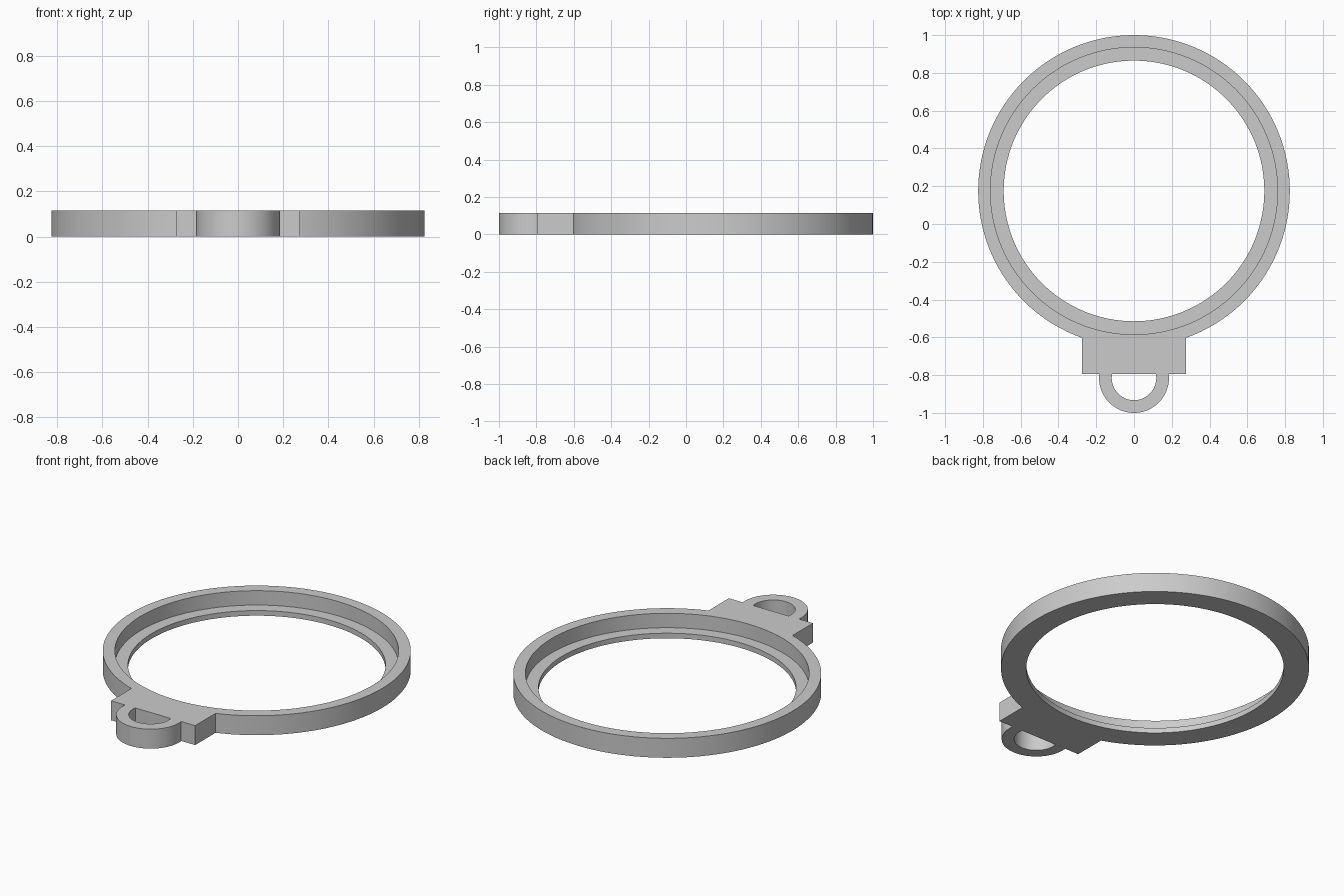
import bpy, bmesh, math
from mathutils import Vector

cube = bpy.data.objects.get("Cube")
if cube:
    bpy.data.objects.remove(cube, do_unlink=True)

HEIGHT = 0.115
RING_Y = 0.175        # ring centre
RING_R = 0.825        # ring outer radius
BLOCK_FRONT = -0.793
LOOP_Y = -0.815       # hanging loop centre

grey = bpy.data.materials.new("plain grey")
grey.use_nodes = True
grey.diffuse_color = (0.6, 0.6, 0.6, 1)
grey.node_tree.nodes["Principled BSDF"].inputs["Base Color"].default_value = (0.6, 0.6, 0.6, 1)


def finish(name, bm):
    bmesh.ops.recalc_face_normals(bm, faces=bm.faces)
    mesh = bpy.data.meshes.new(name)
    bm.to_mesh(mesh)
    bm.free()
    mesh.materials.append(grey)
    obj = bpy.data.objects.new(name, mesh)
    bpy.context.collection.objects.link(obj)
    bpy.ops.object.select_all(action="DESELECT")
    obj.select_set(True)
    bpy.context.view_layer.objects.active = obj
    bpy.ops.object.shade_smooth_by_angle(angle=math.radians(30))
    return obj


def arc(radius, cy, start, end, steps):
    angles = [start + (end - start) * i / steps for i in range(steps + 1)]
    return [(radius * math.cos(a), cy + radius * math.sin(a)) for a in angles]


def extrude_outline(name, outline):
    bm = bmesh.new()
    face = bm.faces.new([bm.verts.new((x, y, 0)) for x, y in outline])
    top = bmesh.ops.extrude_face_region(bm, geom=[face], use_keep_orig=True)["geom"]
    verts = [v for v in top if isinstance(v, bmesh.types.BMVert)]
    bmesh.ops.translate(bm, verts=verts, vec=(0, 0, HEIGHT))
    return finish(name, bm)


# Ring with an inner ledge, lathed from its cross-section
section = [(0.69, 0), (RING_R, 0), (RING_R, HEIGHT), (0.76, HEIGHT), (0.76, 0.03), (0.69, 0.03)]
bm = bmesh.new()
verts = [bm.verts.new((0, -r, z)) for r, z in section]
edges = [bm.edges.new((verts[i - 1], verts[i])) for i in range(len(verts))]
bmesh.ops.spin(bm, geom=verts + edges, cent=(0, 0, 0), axis=(0, 0, 1),
               angle=math.tau, steps=128, use_merge=True)
bmesh.ops.remove_doubles(bm, verts=bm.verts, dist=0.0001)
bmesh.ops.translate(bm, verts=bm.verts, vec=Vector((0, RING_Y, 0)))
finish("ring", bm)

# Block whose back edge follows the ring
half = 0.275
inset = RING_R - 0.002
spread = math.asin(half / inset)
back = arc(inset, RING_Y, -math.pi / 2 + spread, -math.pi / 2 - spread, 16)
extrude_outline("mounting_block", [(-half, BLOCK_FRONT), (half, BLOCK_FRONT)] + back)


# Hanging loop, a circular band cut off flat at the block
def loop_arc(radius):
    rise = math.asin((BLOCK_FRONT - LOOP_Y) / radius)
    return arc(radius, LOOP_Y, rise, -math.pi - rise, 48)


extrude_outline("hanging_loop", loop_arc(0.185) + loop_arc(0.118)[::-1])
